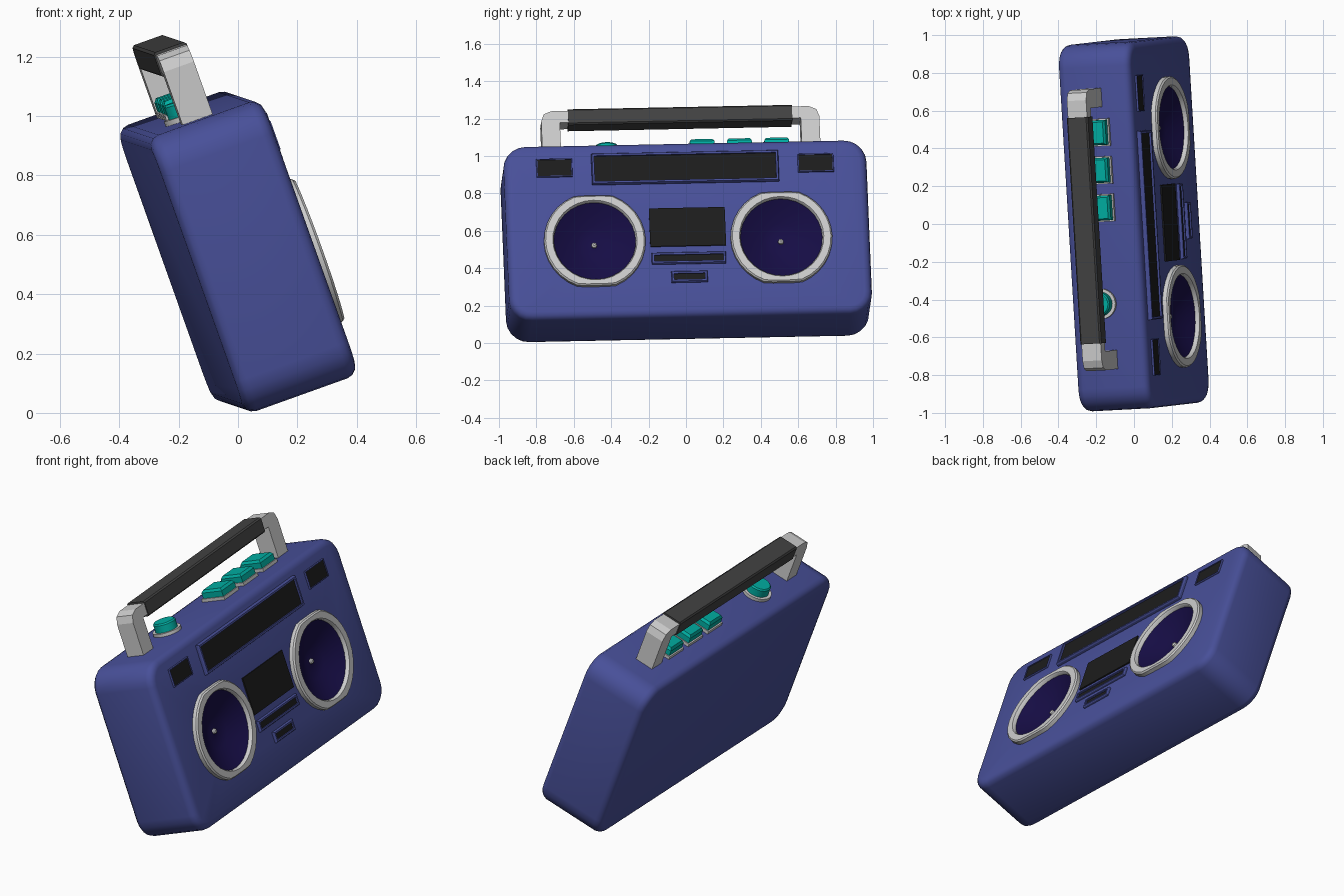
import bpy, bmesh
from math import pi, sin, cos
from mathutils import Matrix, Vector

if "Cube" in bpy.data.objects:
    bpy.data.objects.remove(bpy.data.objects["Cube"])

# Tilted frame: a = width, b = out of the front panel, c = up the body
U = Vector((-0.06, 0.998, 0.02)).normalized()
V = Vector((-0.335, -0.039, 0.94))
V = (V - U * V.dot(U)).normalized()
N = U.cross(V)
FRAME = Matrix((U, N, V)).transposed().to_4x4()
MID, FACE, TOP = 0.009, 0.385, 1.006


def mat(name, rgb):
    m = bpy.data.materials.new(name)
    m.diffuse_color = (*rgb, 1)
    m.use_nodes = True
    m.node_tree.nodes["Principled BSDF"].inputs["Base Color"].default_value = m.diffuse_color
    return m


BLUE = mat("body_blue", (0.065, 0.08, 0.32))
NAVY = mat("cone_navy", (0.008, 0.004, 0.06))
BLACK = mat("panel_black", (0.012, 0.012, 0.012))
TEAL = mat("button_teal", (0.0, 0.42, 0.36))
GRIP = mat("grip_dark", (0.055, 0.055, 0.055))


def loft(name, loops, material=None, caps=True, ring=False):
    """Skin equal-length loops of (a, b, c) points."""
    bm = bmesh.new()
    rows = [[bm.verts.new(p) for p in loop] for loop in loops]
    n = len(rows[0])
    pairs = list(zip(rows, rows[1:])) + ([(rows[-1], rows[0])] if ring else [])
    for r, s in pairs:
        for i in range(n):
            bm.faces.new((r[i], r[(i + 1) % n], s[(i + 1) % n], s[i]))
    if caps and not ring:
        bm.faces.new(rows[0])
        bm.faces.new(rows[-1])
    bmesh.ops.recalc_face_normals(bm, faces=bm.faces)
    me = bpy.data.meshes.new(name)
    bm.to_mesh(me)
    bm.free()
    ob = bpy.data.objects.new(name, me)
    bpy.context.collection.objects.link(ob)
    ob.matrix_world = FRAME
    if material:
        me.materials.append(material)
    return ob


def smooth(ob, angle=0.6):
    bpy.ops.object.select_all(action='DESELECT')
    ob.select_set(True)
    bpy.context.view_layer.objects.active = ob
    bpy.ops.object.shade_smooth_by_angle(angle=angle)


def circle(a, b, c, r, n=32, clip=9):
    return [(a + r * cos(2 * pi * i / n), b,
             c + max(-clip, min(clip, r * sin(2 * pi * i / n)))) for i in range(n)]


def rect(a, b, c, w, h):
    return [(a - w, b, c - h), (a + w, b, c - h), (a + w, b, c + h), (a - w, b, c + h)]


def flat_rect(a, b, c, w, d):
    return [(a - w, b - d, c), (a + w, b - d, c), (a + w, b + d, c), (a - w, b + d, c)]


def round_rect(a, b, c, w, h, r, seg=5):
    pts = []
    for k, (sx, sz) in enumerate(((1, 1), (-1, 1), (-1, -1), (1, -1))):
        for i in range(seg + 1):
            t = pi / 2 * (k + i / seg)
            pts.append((a + sx * (w - r) + r * cos(t), b, c + sz * (h - r) + r * sin(t)))
    return pts


# Body: rounded slab with softened front and back rims
R, B0, B1 = 0.04, -0.02, FACE
steps = [(R * (1 - sin(t)), R * (1 - cos(t))) for t in (0, pi / 6, pi / 3, pi / 2)]
section = [(d, B0 + e) for d, e in steps] + [(d, B1 - e) for d, e in reversed(steps)]
body = loft("body", [round_rect(0.012, b, 0.512, 0.972 - d, 0.494 - d, 0.12 - d)
                     for d, b in section], BLUE)

# Speaker wells cut into the body
for s in (-1, 1):
    x = MID + s * 0.5
    cut = loft("well_cutter", [circle(x, 0.27, 0.447, 0.222), circle(x, 0.5, 0.447, 0.222)])
    cut.hide_render = True
    mod = body.modifiers.new("well", 'BOOLEAN')
    mod.object, mod.solver = cut, 'EXACT'
    bpy.context.view_layer.update()
    dg = bpy.context.evaluated_depsgraph_get()
    me = bpy.data.meshes.new_from_object(body.evaluated_get(dg))
    body.modifiers.clear()
    body.data = me
    bpy.data.objects.remove(cut)
smooth(body)

# Speakers: trim ring flattened top and bottom, cone, centre cap
for side, s in (("left", -1), ("right", 1)):
    x, z = MID + s * 0.5, 0.447
    trim = loft(side + "_speaker_ring",
                [circle(x, 0.375, z, 0.218), circle(x, 0.408, z, 0.22),
                 circle(x, 0.416, z, 0.226), circle(x, 0.416, z, 0.264, clip=0.248),
                 circle(x, 0.408, z, 0.272, clip=0.255),
                 circle(x, 0.375, z, 0.272, clip=0.255)], ring=True)
    smooth(trim)
    cone = loft(side + "_speaker_cone",
                [circle(x, 0.395, z, 0.221), circle(x, 0.365, z, 0.17),
                 circle(x, 0.335, z, 0.10), circle(x, 0.32, z, 0.05),
                 circle(x, 0.325, z, 0.01)], NAVY, caps=False)
    smooth(cone)
    cap = loft(side + "_speaker_cap", [circle(x, 0.315, z, 0.016, 12),
                                       circle(x, 0.335, z, 0.014, 12),
                                       circle(x, 0.341, z, 0.006, 12)])
    smooth(cap)


# Framed panels on the front
def panel(name, a, c, w, h, rim, out):
    loft(name + "_panel", [rect(a, FACE - 0.01, c, w, h),
                           rect(a, FACE + out * 0.5, c, w, h)], BLACK)
    if rim:
        loft(name + "_frame",
             [rect(a, FACE - 0.01, c, w, h), rect(a, FACE + out, c, w, h),
              rect(a, FACE + out, c, w + rim * 0.7, h + rim * 0.7),
              rect(a, FACE + out * 0.6, c, w + rim, h + rim),
              rect(a, FACE - 0.01, c, w + rim, h + rim)], BLUE, ring=True)


panel("tuner", MID, 0.856, 0.486, 0.072, 0.015, 0.022)
panel("left_vent", MID - 0.7, 0.87, 0.09, 0.046, 0.006, 0.01)
panel("right_vent", MID + 0.7, 0.87, 0.09, 0.046, 0.006, 0.01)
panel("cassette_window", MID, 0.52, 0.203, 0.108, 0, 0.016)
panel("slot", MID, 0.343, 0.185, 0.018, 0.014, 0.016)
panel("small_display", MID, 0.237, 0.083, 0.017, 0.014, 0.016)

# Push buttons on the top
for i, a in enumerate((0.115, 0.315, 0.515)):
    loft(f"button_base_{i}", [flat_rect(a, 0.182, TOP - 0.01, 0.073, 0.076),
                              flat_rect(a, 0.182, TOP + 0.018, 0.073, 0.076)])
    loft(f"button_{i}", [flat_rect(a, 0.182, TOP + 0.015, 0.066, 0.068),
                         flat_rect(a, 0.182, TOP + 0.05, 0.066, 0.068),
                         flat_rect(a, 0.182, TOP + 0.064, 0.056, 0.058)], TEAL)


# Volume knob
def disc(r, c):
    return [(-0.392 + r * cos(pi * i / 12), 0.155 + r * sin(pi * i / 12), c) for i in range(24)]


smooth(loft("knob_base", [disc(0.08, TOP - 0.01), disc(0.08, TOP + 0.018)]))
smooth(loft("knob", [disc(0.063, TOP + 0.015), disc(0.063, TOP + 0.06),
                     disc(0.056, TOP + 0.068)], TEAL))

# Handle: mirrored U-shaped bar with a dark grip
half = [(0.745, 0.99), (0.745, 1.195), (0.73, 1.235), (0.69, 1.252)]
inner = [(0.59, 1.187), (0.645, 1.187), (0.645, 0.99)]
outline = half + [(-a, c) for a, c in reversed(half)] + \
          [(-a, c) for a, c in reversed(inner)] + inner
loft("handle_bar", [[(a + 0.005, b, c) for a, c in outline] for b in (0.113, 0.221)])
loft("handle_grip", [rect(0.005, b, 1.218, 0.6, h) for b, h in
                     ((0.108, 0.036), (0.116, 0.044), (0.218, 0.044), (0.226, 0.036))], GRIP)
